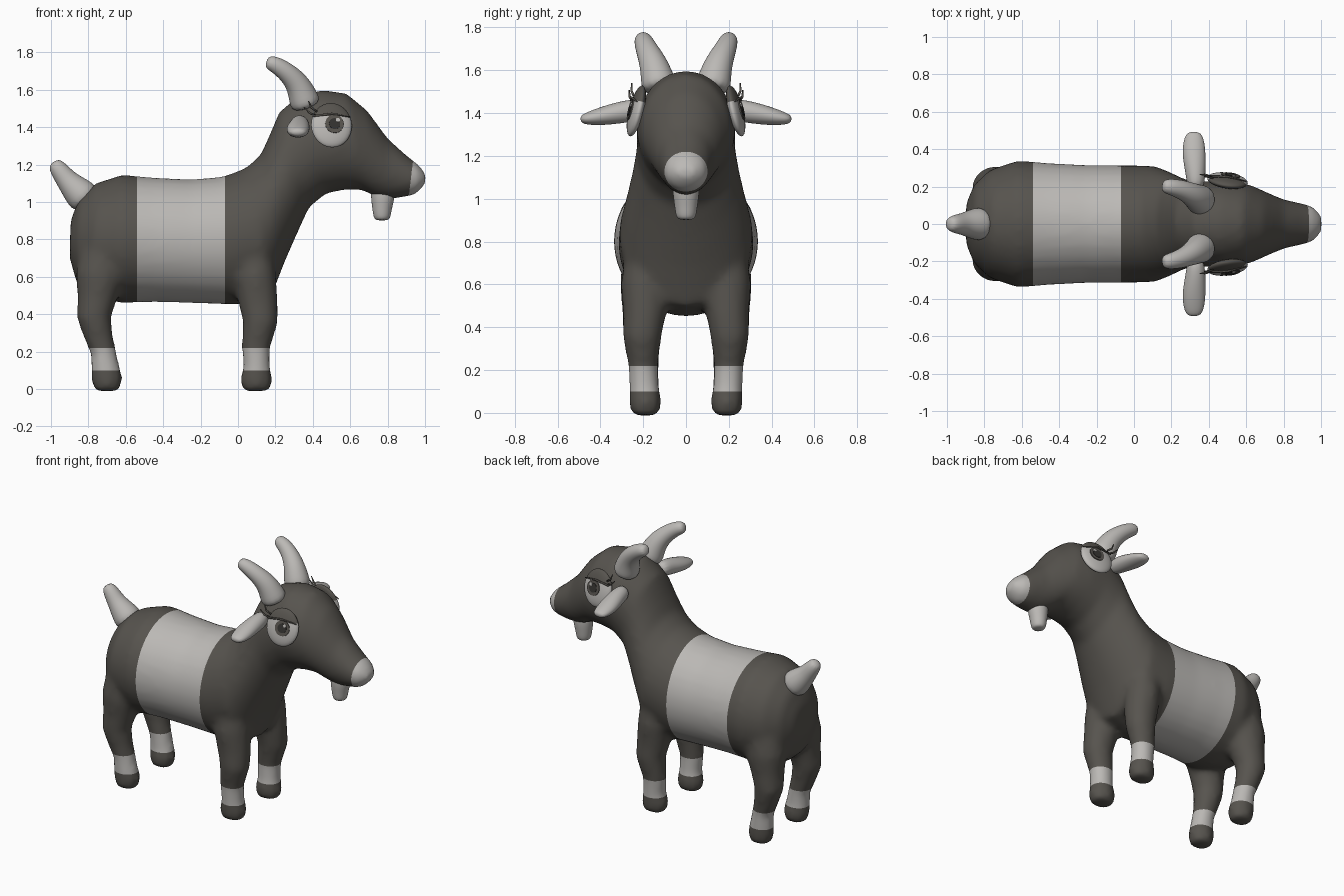
import bpy, bmesh, math
from mathutils import Vector, Matrix

cube = bpy.data.objects.get("Cube")
if cube:
    bpy.data.objects.remove(cube, do_unlink=True)


def material(name, rgb):
    m = bpy.data.materials.new(name)
    m.use_nodes = True
    m.diffuse_color = (*rgb, 1)
    m.node_tree.nodes["Principled BSDF"].inputs["Base Color"].default_value = (*rgb, 1)
    return m


DARK = material("dark coat", (0.095, 0.088, 0.077))
LIGHT = material("pale coat", (0.5, 0.485, 0.465))
BLACK = material("pupil black", (0.035, 0.033, 0.03))


def loft(bm, rings, n=16):
    """Skin rings given as (centre, half axis a, half axis b)."""
    loops = []
    for c, a, b in rings:
        angles = [2 * math.pi * i / n for i in range(n)]
        loops.append([bm.verts.new(c + a * math.cos(t) + b * math.sin(t)) for t in angles])
    for p, q in zip(loops, loops[1:]):
        for i in range(n):
            j = (i + 1) % n
            bm.faces.new((p[i], p[j], q[j], q[i]))
    bm.faces.new(loops[0][::-1])
    bm.faces.new(loops[-1])


def tube(bm, points, side, flip=1, n=12):
    """Loft along points (x, y, z, radius a, radius b); flip mirrors in y."""
    centres = [Vector((p[0], p[1] * flip, p[2])) for p in points]
    side = Vector(side)
    rings = []
    for i, (c, p) in enumerate(zip(centres, points)):
        t = (centres[min(i + 1, len(centres) - 1)] - centres[max(i - 1, 0)]).normalized()
        a = (side - t * side.dot(t)).normalized()
        rings.append((c, a * p[3], t.cross(a) * p[-1]))
    loft(bm, rings, n)


def finish(bm, name, mats, subsurf=0):
    bmesh.ops.recalc_face_normals(bm, faces=bm.faces)
    for f in bm.faces:
        f.smooth = True
    me = bpy.data.meshes.new(name)
    bm.to_mesh(me)
    bm.free()
    ob = bpy.data.objects.new(name, me)
    bpy.context.collection.objects.link(ob)
    for m in mats:
        me.materials.append(m)
    if subsurf:
        mod = ob.modifiers.new("Subdivision", "SUBSURF")
        mod.levels = mod.render_levels = subsurf
    return ob


def cut(bm, co, normal):
    bmesh.ops.bisect_plane(bm, geom=bm.verts[:] + bm.edges[:] + bm.faces[:], dist=0.0005,
                           plane_co=co, plane_no=normal)


# Body, neck and head: top x, top z, bottom x, bottom z, half width
SPINE = [
    (-.895, .90, -.90, .70, .11), (-.85, 1.02, -.86, .56, .21), (-.76, 1.10, -.78, .49, .29),
    (-.62, 1.145, -.62, .46, .34), (-.45, 1.13, -.45, .465, .325), (-.25, 1.12, -.25, .46, .315),
    (-.08, 1.135, 0, .45, .315), (.04, 1.18, .18, .50, .31), (.12, 1.25, .25, .68, .28),
    (.17, 1.36, .32, .84, .25), (.22, 1.48, .38, .97, .23), (.32, 1.565, .47, 1.045, .23),
    (.45, 1.6, .57, 1.065, .23), (.58, 1.58, .66, 1.065, .21), (.69, 1.49, .73, 1.03, .17),
    (.80, 1.34, .81, 1.015, .13), (.90, 1.25, .89, 1.025, .112), (.965, 1.2, .95, 1.04, .095),
    (1.005, 1.15, 1.0, 1.09, .045)]
body = bmesh.new()
loft(body, [(Vector(((tx + bx) / 2, 0, (tz + bz) / 2)),
             Vector(((tx - bx) / 2, 0, (tz - bz) / 2)), Vector((0, w, 0)))
            for tx, tz, bx, bz, w in SPINE], 32)

# Legs: x, y, z, half length, half width
FRONT_LEG = [(.08, .18, .8, .1, .1), (.09, .19, .6, .115, .115), (.11, .195, .45, .105, .1),
             (.12, .205, .36, .095, .092), (.095, .2, .22, .077, .07), (.1, .195, .12, .072, .07),
             (.098, .19, .05, .088, .076), (.1, .19, -.012, .075, .065)]
HIND_LEG = [(-.7, .18, .8, .13, .11), (-.74, .19, .6, .13, .12), (-.755, .195, .48, .105, .105),
            (-.77, .205, .38, .092, .092), (-.745, .2, .28, .077, .078), (-.72, .195, .2, .068, .07),
            (-.71, .195, .12, .076, .07), (-.7, .19, .05, .085, .076), (-.7, .19, -.012, .066, .065)]
for flip in (1, -1):
    for leg in (FRONT_LEG, HIND_LEG):
        tube(body, leg, (1, 0, 0), flip, 16)
goat = finish(body, "body", [DARK, LIGHT])

# Fuse torso and legs into one soft skin
bpy.context.view_layer.objects.active = goat
goat.select_set(True)
remesh = goat.modifiers.new("Fuse", "REMESH")
remesh.mode = "VOXEL"
remesh.voxel_size = 0.02
soften = goat.modifiers.new("Soften", "SMOOTH")
soften.factor = 0.5
soften.iterations = 9
for mod in ("Fuse", "Soften"):
    bpy.ops.object.modifier_apply(modifier=mod)

# Cut the coat markings: saddle band, socks and nose tip
body = bmesh.new()
body.from_mesh(goat.data)
nose_co, nose_no = Vector((.925, 0, 1.13)), Vector((1, 0, -.12))
for x in (-.54, -.07):
    cut(body, (x, 0, 0), (1, 0, 0))
for z in (.1, .22):
    cut(body, (0, 0, z), (0, 0, 1))
cut(body, nose_co, nose_no)
for f in body.faces:
    c = f.calc_center_median()
    band = -.54 < c.x < -.07
    sock = .1 < c.z < .22
    nose = (c - nose_co).dot(nose_no) > 0
    f.material_index = int(band or sock or nose)
    f.smooth = True
body.to_mesh(goat.data)
body.free()

# Horns, ears, tail and beard
HORN = [(.37, .12, 1.5, .09), (.345, .135, 1.57, .08), (.315, .155, 1.64, .066),
        (.255, .185, 1.7, .053), (.19, .2, 1.74, .045), (.15, .205, 1.75, .032)]
EAR = [(.33, .18, 1.42, .045, .05), (.33, .27, 1.41, .055, .055), (.32, .37, 1.39, .066, .048),
       (.32, .45, 1.375, .058, .034), (.32, .495, 1.37, .035, .018)]
TAIL = [(-.80, 0, 1.0, .1), (-.86, 0, 1.06, .085), (-.915, 0, 1.115, .06),
        (-.955, 0, 1.17, .052), (-.99, 0, 1.215, .035)]
BEARD = [(.775, 0, 1.1, .065, .06), (.775, 0, 1.03, .068, .066), (.77, 0, .97, .055, .056),
         (.77, 0, .92, .048, .05), (.77, 0, .9, .035, .036)]


def part(name, points, side, flip=1):
    bm = bmesh.new()
    tube(bm, points, side, flip)
    finish(bm, name, [LIGHT], 2)


part("tail", TAIL, (0, 1, 0))
part("beard", BEARD, (1, 0, 0))


# Eyes are built facing -y, then tilted into place
def eye_frame(flip):
    m = (Matrix.Translation((.5, -.232, 1.41)) @ Matrix.Rotation(math.radians(8), 4, "Z")
         @ Matrix.Rotation(math.radians(-14), 4, "X"))
    return Matrix.Diagonal((1, flip, 1, 1)) @ m


def plate(name, x, y, z, r, mat, frame):
    bm = bmesh.new()
    bmesh.ops.create_cone(bm, cap_ends=True, segments=24, radius1=r, radius2=r, depth=.006,
                          matrix=Matrix.Translation((x, y, z)) @ Matrix.Rotation(math.pi / 2, 4, "X"))
    bm.transform(frame)
    ob = finish(bm, name, [mat])
    ob.data.shade_flat()


LASHES = [[(-.09, -.02, .05), (-.12, -.03, .06), (-.15, -.035, .09)],
          [(-.08, -.02, .07), (-.11, -.03, .09), (-.125, -.035, .125)],
          [(-.1, -.022, .045), (0, -.036, .055), (.1, -.02, .04)]]

for flip, tag in ((-1, "far"), (1, "near")):
    frame = eye_frame(flip)
    part("horn_" + tag, HORN, (0, 1, 0), -flip)
    part("ear_" + tag, EAR, (1, 0, 0), -flip)

    # Eyeball with the upper lid as a cut face region
    bm = bmesh.new()
    bmesh.ops.create_uvsphere(bm, u_segments=24, v_segments=16, radius=1,
                              matrix=Matrix.Diagonal((.11, .032, .122, 1)))
    cut(bm, (0, 0, .045), (0, 0, 1))
    for f in bm.faces:
        f.material_index = int(f.calc_center_median().z > .045)
    bm.transform(frame)
    finish(bm, "eye_" + tag, [LIGHT, DARK])

    # Iris, pupil and glint
    plate("iris_" + tag, .012, -.031, .0, .05, DARK, frame)
    plate("pupil_" + tag, .012, -.034, .0, .03, BLACK, frame)
    plate("glint_" + tag, .03, -.037, .02, .011, LIGHT, frame)

    # Lashes and lid edge
    bm = bmesh.new()
    for path in LASHES:
        tube(bm, [(*p, .006 if i < 2 else .003) for i, p in enumerate(path)], (0, .3, 1), 1, 6)
    bm.transform(frame)
    finish(bm, "lashes_" + tag, [DARK])
